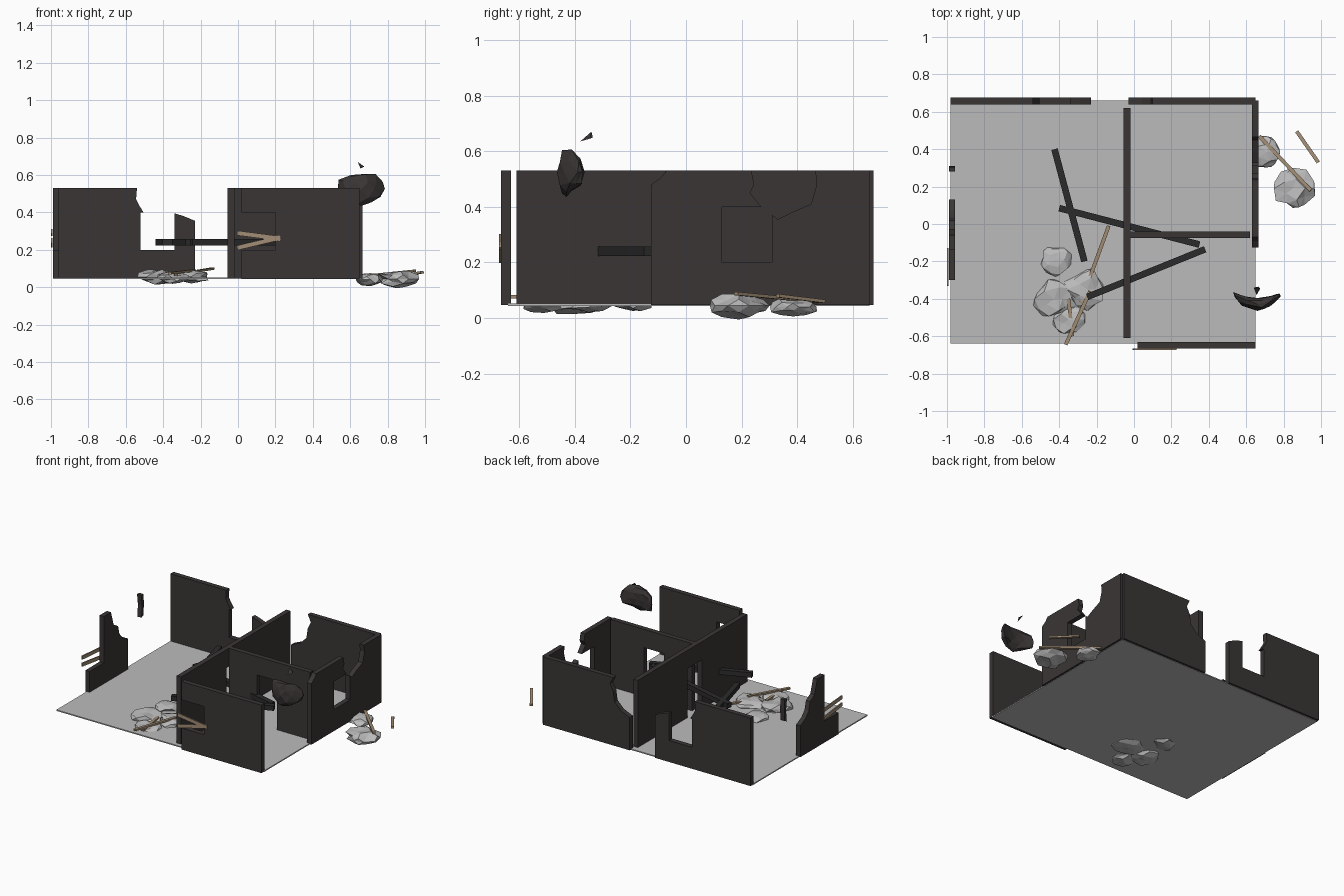
import bpy, bmesh, math, random
from mathutils import Vector, noise

if "Cube" in bpy.data.objects:
    bpy.data.objects.remove(bpy.data.objects["Cube"])

random.seed(4)


def material(name, rgb):
    m = bpy.data.materials.new(name)
    m.diffuse_color = (*rgb, 1)
    m.use_nodes = True
    m.node_tree.nodes["Principled BSDF"].inputs["Base Color"].default_value = m.diffuse_color
    return m


DARK = material("charred", (0.042, 0.036, 0.035))
BEAM = material("beam_black", (0.025, 0.024, 0.024))
WOOD = material("plank_wood", (0.36, 0.27, 0.18))
STONE = material("stone", (0.5, 0.5, 0.5))


def finish(name, bm, mat):
    bmesh.ops.recalc_face_normals(bm, faces=bm.faces)
    me = bpy.data.meshes.new(name)
    bm.to_mesh(me)
    bm.free()
    ob = bpy.data.objects.new(name, me)
    bpy.context.collection.objects.link(ob)
    me.materials.append(mat)
    return ob


def wall(name, axis, lo, hi, pts):
    """Extrude a (horizontal, z) outline from lo to hi along the x or y axis."""
    bm = bmesh.new()
    place = (lambda u, z, w: (w, u, z)) if axis == "x" else (lambda u, z, w: (u, w, z))
    face = bm.faces.new([bm.verts.new(place(u, z, lo)) for u, z in pts])
    new = bmesh.ops.extrude_face_region(bm, geom=[face])["geom"]
    shift = Vector(place(0, 0, hi - lo))
    bmesh.ops.translate(bm, vec=shift, verts=[v for v in new if isinstance(v, bmesh.types.BMVert)])
    bmesh.ops.triangulate(bm, faces=[f for f in bm.faces if len(f.verts) > 4])
    return finish(name, bm, DARK)


def bar(name, a, b, width, height, mat):
    """Box running from point a to point b."""
    a, b = Vector(a), Vector(b)
    bm = bmesh.new()
    bmesh.ops.create_cube(bm, size=1)
    for v in bm.verts:
        v.co = Vector((v.co.x * width, v.co.y * height, v.co.z * (b - a).length))
    d = (b - a).normalized()
    side = d.cross(Vector((0, 0, 1))).normalized()
    up = side.cross(d)
    for v in bm.verts:
        v.co = (a + b) / 2 + side * v.co.x + up * v.co.y + d * v.co.z
    return finish(name, bm, mat)


def rock(name, centre, size, mat, rough=0.3, bend=0.0):
    """Jagged low-poly lump; bend curls its ends towards +y."""
    bm = bmesh.new()
    bmesh.ops.create_icosphere(bm, subdivisions=2, radius=1)
    for v in bm.verts:
        p = v.co * (1 + random.uniform(-rough, rough * 0.45))
        v.co = Vector(centre) + Vector((p.x * size[0],
                                        p.y * size[1] + bend * (p.x ** 2 - 0.4),
                                        p.z * size[2]))
    return finish(name, bm, mat)


# floor slab
wall("floor", "y", -0.64, 0.66, [(-0.98, 0.044), (0.65, 0.044), (0.65, 0.052), (-0.98, 0.052)]
     ).data.materials[0] = STONE

B, T = 0.047, 0.53

# back walls, broken either side of the gap
wall("back_wall_left", "y", 0.64, 0.675,
     [(-0.98, B), (-0.23, B), (-0.23, 0.355), (-0.29, 0.38), (-0.34, 0.395), (-0.34, 0.2),
      (-0.52, 0.2), (-0.52, 0.4), (-0.505, 0.4), (-0.53, 0.44), (-0.545, 0.47), (-0.54, T), (-0.98, T)])
wall("back_wall_right", "y", 0.64, 0.675,
     [(-0.03, B), (0.65, B), (0.65, T), (0.10, T), (0.125, 0.48), (0.10, 0.43),
      (0.09, 0.36), (0.04, 0.31), (-0.03, 0.28)])

# front wall with a window open at its left end
wall("front_wall", "y", -0.665, -0.63,
     [(0.02, B), (0.65, B), (0.65, T), (0.02, T), (0.02, 0.4), (0.2, 0.4), (0.2, 0.2), (0.02, 0.2)])

# right wall, window broken through to the top edge
wall("right_wall", "x", 0.63, 0.665,
     [(-0.125, B), (0.66, B), (0.66, T), (0.465, T), (0.47, 0.48), (0.45, 0.41), (0.38, 0.38),
      (0.33, 0.355), (0.31, 0.37), (0.31, 0.2), (0.13, 0.2), (0.13, 0.4), (0.27, 0.4),
      (0.23, 0.45), (0.245, 0.48), (0.235, T), (-0.07, T), (-0.09, 0.505), (-0.125, 0.48)])

# left wall remnant and its loose fragment
wall("left_wall", "x", -0.99, -0.957,
     [(-0.30, B), (0.13, B), (0.13, 0.27), (0.07, 0.3), (0.035, 0.34), (0.02, 0.40), (-0.03, 0.43),
      (-0.06, T), (-0.14, T), (-0.14, 0.2), (-0.30, 0.2)])
wall("left_wall_fragment", "x", -0.99, -0.957,
     [(0.282, 0.36), (0.305, 0.37), (0.31, 0.45), (0.305, 0.52), (0.28, 0.52), (0.29, 0.44)])

# inner walls with doorways
wall("middle_wall", "x", -0.055, -0.02,
     [(-0.61, B), (-0.1, B), (-0.1, 0.4), (0.06, 0.4), (0.06, B), (0.62, B), (0.62, T), (-0.61, T)])
wall("partition_wall", "y", -0.075, -0.04,
     [(-0.02, B), (0.2, B), (0.2, 0.4), (0.36, 0.4), (0.36, B), (0.62, B), (0.62, T), (-0.02, T)])

# fallen roof beams
for i, (a, b) in enumerate([((-0.40, 0.085), (0.35, -0.11)),
                            ((-0.425, 0.40), (-0.265, -0.20)),
                            ((0.38, -0.135), (-0.25, -0.39))]):
    bar(f"beam_{i + 1}", (*a, 0.24), (*b, 0.24), 0.035, 0.035, BEAM)

# boards nailed over the windows
for i, (z0, z1) in enumerate([(0.29, 0.26), (0.21, 0.265)]):
    bar(f"front_board_{i + 1}", (-0.005, -0.669, z0), (0.225, -0.669, z1), 0.008, 0.025, WOOD)
for i, (z0, z1) in enumerate([(0.30, 0.285), (0.25, 0.225)]):
    bar(f"left_board_{i + 1}", (-0.995, -0.33, z0), (-0.995, -0.13, z1), 0.008, 0.025, WOOD)

# loose planks on the rubble
for i, (a, b) in enumerate([((-0.135, -0.01, 0.10), (-0.285, -0.42, 0.075)),
                            ((-0.235, -0.36, 0.09), (-0.365, -0.645, 0.075)),
                            ((-0.35, -0.40, 0.075), (-0.33, -0.60, 0.065)),
                            ((0.67, 0.47, 0.06), (0.945, 0.18, 0.088)),
                            ((0.87, 0.495, 0.06), (0.985, 0.33, 0.08))]):
    bar(f"plank_{i + 1}", a, b, 0.02, 0.012, WOOD)

# stone rubble
for i, (x, y, z, r, h) in enumerate([(-0.42, -0.19, 0.052, 0.085, 0.03),
                                     (-0.425, -0.40, 0.055, 0.115, 0.042),
                                     (-0.25, -0.35, 0.057, 0.115, 0.042),
                                     (-0.35, -0.51, 0.05, 0.085, 0.03),
                                     (0.85, 0.19, 0.045, 0.115, 0.045),
                                     (0.71, 0.385, 0.04, 0.09, 0.033)]):
    rock(f"rubble_{i + 1}", (x, y, z), (r, r, h), STONE)

# chunk broken from the front right corner, and its chip
rock("wall_chunk", (0.66, -0.405, 0.525), (0.135, 0.036, 0.09), DARK, 0.15, 0.06)
bm = bmesh.new()
chip = [bm.verts.new(p) for p in [(0.64, -0.34, 0.67), (0.655, -0.38, 0.635),
                                  (0.675, -0.345, 0.645), (0.665, -0.335, 0.65)]]
bmesh.ops.convex_hull(bm, input=chip)
finish("chunk_chip", bm, DARK)
